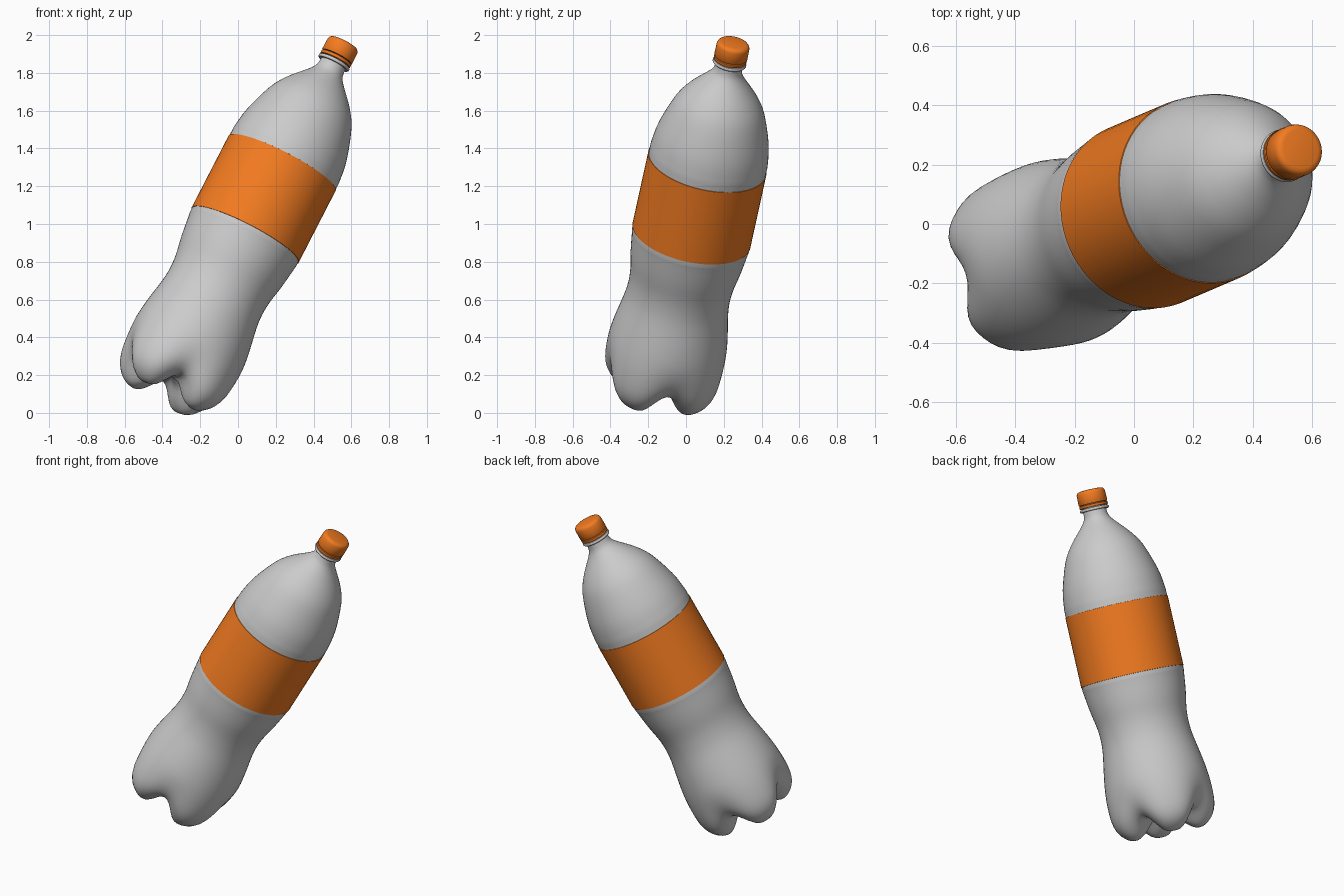
import bpy, bmesh, math
from mathutils import Vector, Matrix

if "Cube" in bpy.data.objects:
    bpy.data.objects.remove(bpy.data.objects["Cube"])

SEG = 64
AXIS = Vector((0.515, 0.22, 1.0)).normalized()
ORIGIN = Vector((0.037, 0.029, 0.94))          # axis point at the label's lower edge
TILT = Matrix.Translation(ORIGIN) @ Vector((0, 0, 1)).rotation_difference(AXIS).to_matrix().to_4x4()
VALLEY = math.radians(-90 + 13)                # direction of one groove of the base

orange = bpy.data.materials.new("orange_plastic")
orange.diffuse_color = (0.9, 0.2, 0.015, 1)
orange.use_nodes = True
orange.node_tree.nodes["Principled BSDF"].inputs["Base Color"].default_value = orange.diffuse_color


def smooth(pts, n=3):
    """Catmull-Rom refinement of a profile."""
    p = [Vector(q) for q in pts]
    p = [2 * p[0] - p[1]] + p + [2 * p[-1] - p[-2]]
    out = []
    for a, b, c, d in zip(p, p[1:], p[2:], p[3:]):
        for k in range(n):
            t = k / n
            out.append(0.5 * (2 * b + (c - a) * t + (2 * a - 5 * b + 4 * c - d) * t * t
                              + (3 * b - a - 3 * c + d) * t ** 3))
    return out + [p[-2]]


def lathe(name, profile, groove=None, mat=None, angle=40):
    """Revolve (radius, height) points; groove gives a second profile blended in 4 times."""
    groove = groove or profile
    bm = bmesh.new()
    rings = []
    for f, g in zip(profile, groove):
        if f[0] < 1e-4:
            rings.append([bm.verts.new((0, 0, f[1]))] * SEG)
            continue
        ring = []
        for i in range(SEG):
            a = 2 * math.pi * i / SEG
            w = (0.5 + 0.5 * math.cos(4 * (a - VALLEY))) ** 1.6
            r, z = f[0] + (g[0] - f[0]) * w, f[1] + (g[1] - f[1]) * w
            ring.append(bm.verts.new((r * math.cos(a), r * math.sin(a), z)))
        rings.append(ring)
    for lo, hi in zip(rings, rings[1:]):
        for i in range(SEG):
            j = (i + 1) % SEG
            bm.faces.new(dict.fromkeys((lo[i], lo[j], hi[j], hi[i])))
    bmesh.ops.recalc_face_normals(bm, faces=bm.faces)
    bm.transform(TILT)
    me = bpy.data.meshes.new(name)
    bm.to_mesh(me)
    bm.free()
    ob = bpy.data.objects.new(name, me)
    bpy.context.collection.objects.link(ob)
    if mat:
        me.materials.append(mat)
    bpy.ops.object.select_all(action='DESELECT')
    ob.select_set(True)
    bpy.context.view_layer.objects.active = ob
    bpy.ops.object.shade_smooth_by_angle(angle=math.radians(angle))
    return ob


# Bottle: base with four feet, waist, shoulder and neck
foot = [(0, -.86), (.07, -.885), (.13, -.945), (.19, -.982), (.245, -.97), (.295, -.92),
        (.32, -.85), (.325, -.75), (.318, -.65)]
valley = [(0, -.86), (.07, -.865), (.14, -.868), (.19, -.865), (.23, -.855), (.262, -.83),
          (.288, -.79), (.307, -.73), (.314, -.65)]
wall = [(.303, -.55), (.28, -.42), (.274, -.34), (.279, -.26), (.298, -.155), (.313, -.04),
        (.316, 0), (.316, .22), (.316, .44), (.314, .5), (.297, .61), (.244, .77), (.192, .856),
        (.137, .92), (.097, .965), (.076, 1.0), (.07, 1.045)]
lathe("bottle_body", smooth(foot + wall), smooth(valley + wall), angle=60)

# Label sleeve
lathe("label", [(.315, 0), (.319, .001), (.319, .437), (.315, .438)], mat=orange)

# Neck flange
lathe("neck_flange", [(.06, 1.04), (.086, 1.04), (.09, 1.045), (.09, 1.052), (.086, 1.057), (.06, 1.057)])

# Neck inside the cap
lathe("neck_finish", [(.07, 1.04), (.07, 1.1)])

# Tamper ring and screw cap
lathe("tamper_ring", [(.068, 1.062), (.086, 1.062), (.088, 1.065), (.088, 1.077), (.085, 1.08), (.068, 1.08)], mat=orange)
lathe("cap", [(.068, 1.083), (.086, 1.083), (.089, 1.087), (.088, 1.147), (.085, 1.158),
              (.077, 1.166), (.065, 1.169), (0, 1.169)], mat=orange)
